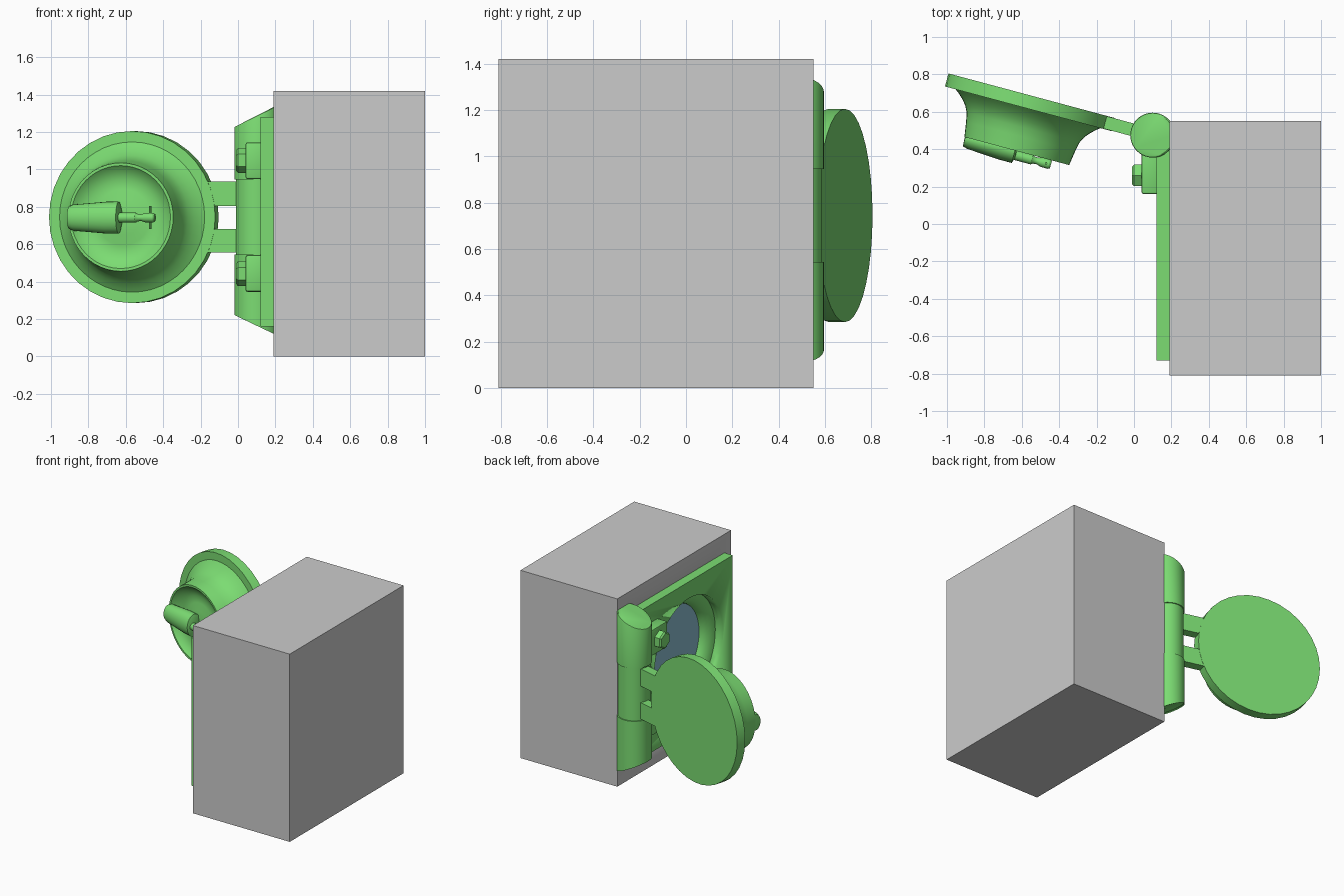
import bpy, bmesh, math
from mathutils import Matrix, Vector

if "Cube" in bpy.data.objects:
    bpy.data.objects.remove(bpy.data.objects["Cube"])

def material(name, col):
    m = bpy.data.materials.new(name)
    m.diffuse_color = col
    m.use_nodes = True
    m.node_tree.nodes["Principled BSDF"].inputs["Base Color"].default_value = m.diffuse_color
    return m

GREEN = material("green_paint", (0.2, 0.72, 0.17, 1))
BLUE = material("blue_glass", (0.25, 0.5, 0.62, 1))
T, RX, RY = Matrix.Translation, Matrix.Rotation(-math.pi / 2, 4, 'X'), Matrix.Rotation(math.pi / 2, 4, 'Y')

def finish(name, bm, mat, matrix=Matrix(), angle=30):
    bm.transform(matrix)
    bmesh.ops.recalc_face_normals(bm, faces=bm.faces)
    me = bpy.data.meshes.new(name)
    bm.to_mesh(me)
    bm.free()
    ob = bpy.data.objects.new(name, me)
    bpy.context.collection.objects.link(ob)
    if mat:
        me.materials.append(mat)
    bpy.ops.object.select_all(action='DESELECT')
    ob.select_set(True)
    bpy.context.view_layer.objects.active = ob
    bpy.ops.object.shade_smooth_by_angle(angle=math.radians(angle))
    return ob

def box(name, lo, hi, mat=None, matrix=Matrix(), bevel=0):
    lo, hi = Vector(lo), Vector(hi)
    bm = bmesh.new()
    bmesh.ops.create_cube(bm, size=1)
    for v in bm.verts:
        v.co = Vector((a * b for a, b in zip(v.co, hi - lo))) + (lo + hi) / 2
    if bevel:
        bmesh.ops.bevel(bm, geom=bm.edges[:], offset=bevel, segments=2, profile=0.5, affect='EDGES')
    return finish(name, bm, mat, matrix)

def lathe(name, profile, mat, matrix, n=40):
    """Revolve (radius, height) points around local z."""
    bm = bmesh.new()
    vs = [bm.verts.new((r, 0, h)) for r, h in profile]
    es = [bm.edges.new(p) for p in zip(vs, vs[1:])]
    bmesh.ops.spin(bm, geom=vs + es, cent=(0, 0, 0), axis=(0, 0, 1), angle=2 * math.pi, steps=n)
    bmesh.ops.remove_doubles(bm, verts=bm.verts, dist=1e-4)
    return finish(name, bm, mat, matrix)

def rod(name, r, h0, h1, mat, matrix, n=40):
    return lathe(name, [(0, h0), (r, h0), (r, h1), (0, h1)], mat, matrix, n)

# Body and front plate, with a round opening cut through both
body = box("body", (0.19, -0.81, 0), (1.0, 0.55, 1.42))
plate = box("face_plate", (0.12, -0.73, 0.16), (0.19, 0.48, 1.28), GREEN)
opening = T((0.12, -0.205, 0.745)) @ RY
cutter = rod("opening_cutter", 0.41, -0.1, 0.155, GREEN, opening, 48)
cutter.hide_render = True
for ob in (body, plate):
    bpy.context.view_layer.objects.active = ob
    mod = ob.modifiers.new("opening", 'BOOLEAN')
    mod.operation, mod.solver, mod.object = 'DIFFERENCE', 'EXACT', cutter
    bpy.ops.object.modifier_apply(modifier=mod.name)
bpy.data.objects.remove(cutter)

# Tapered seat inside the opening, glass at its bottom
lathe("opening_seat", [(0.412, 0.065), (0.385, 0.07), (0.345, 0.09), (0.32, 0.12), (0.31, 0.15),
                       (0.412, 0.15), (0.412, 0.065)], GREEN, opening, 48)
rod("glass", 0.315, 0.135, 0.152, BLUE, opening, 48)

# Hinge: central barrel, two knuckles with slanted ends, bolted tabs
HX, HY, HZ = 0.10, 0.475, 0.745
rod("hinge_barrel", 0.112, 0.5, 1.0, GREEN, T((HX, HY, 0)))
for label, s, tip, inner in (("upper", 1, 1.23, 0.945), ("lower", -1, 0.23, 0.545)):
    bm = bmesh.new()
    bmesh.ops.create_cone(bm, cap_ends=True, segments=40, radius1=0.12, radius2=0.12, depth=1)
    for v in bm.verts:
        v.co.x += HX
        v.co.y += HY
        outer = v.co.z > 0
        v.co.z = tip + s * (v.co.x + 0.02) * 0.476 if outer else inner
    end = [e for e in bm.edges if all(abs(v.co.z - inner) > 0.05 for v in e.verts)]
    bmesh.ops.bevel(bm, geom=end, offset=0.008, segments=2, profile=0.5, affect='EDGES')
    finish(label + "_knuckle", bm, GREEN)
    z0, z1 = sorted((inner + s * 0.003, inner + s * 0.2))
    box(label + "_tab", (0.04, 0.16, z0), (0.14, 0.45, z1), GREEN, bevel=0.012)
    lathe(label + "_bolt", [(0, -0.01), (0.055, -0.01), (0.066, 0.0), (0.066, 0.05), (0, 0.05)],
          GREEN, T((0, 0.26, inner + s * 0.103)) @ RY, 6)

# Door frame of reference: x away from hinge, y towards the inside of the door
door = T((HX, HY, HZ)) @ Matrix.Rotation(math.radians(165), 4, 'Z')
disc = door @ T((0.68, 0, 0)) @ RX
rod("door_disc", 0.46, -0.036, 0.036, GREEN, disc, 36)
lathe("door_plug", [(0, 0.03), (0.41, 0.03), (0.385, 0.048), (0.355, 0.075), (0.33, 0.105),
                    (0.312, 0.14), (0.302, 0.19), (0.29, 0.27), (0.275, 0.27), (0.25, 0.245),
                    (0.2, 0.225), (0.15, 0.225), (0.1, 0.24), (0, 0.24)], GREEN, disc, 48)
for label, z0, z1 in (("upper", 0.06, 0.19), ("lower", -0.19, -0.065)):
    box(label + "_door_arm", (0.05, -0.034, z0), (0.30, 0.034, z1), GREEN, door)

# Lock on the inside of the plug: tapered barrel, thin stem, collar and pin
lock = door @ T((0, 0.275, -0.003)) @ Matrix.Diagonal((1, 0.75, 1, 1)) @ RY
lathe("lock_barrel", [(0, 0.68), (0.05, 0.68), (0.085, 0.69), (0.085, 0.76), (0.07, 0.94),
                      (0.06, 0.965), (0, 0.968)], GREEN, lock, 24)
stem = door @ T((0, 0.293, -0.003)) @ RY
lathe("lock_stem", [(0, 0.485), (0.02, 0.485), (0.026, 0.495), (0.026, 0.535), (0.018, 0.56),
                    (0.02, 0.58), (0.027, 0.59), (0.027, 0.7), (0, 0.7)], GREEN, stem, 16)
rod("lock_pin", 0.007, -0.065, 0.06, GREEN, door @ T((0.512, 0.293, 0)), 10)
